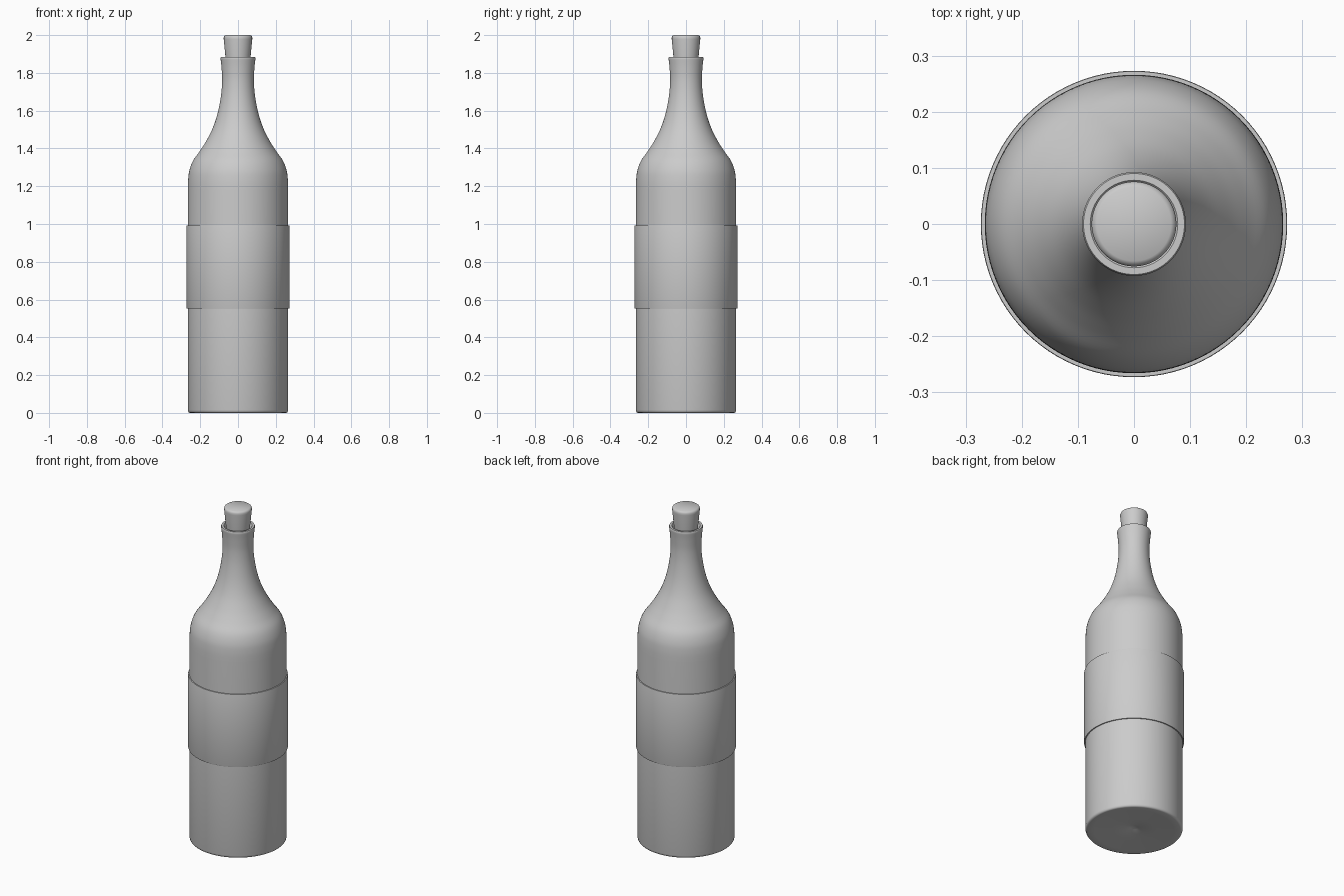
import bpy, bmesh, math

if "Cube" in bpy.data.objects:
    bpy.data.objects.remove(bpy.data.objects["Cube"])

SEGMENTS = 96


def lathe(name, profile, closed=False, angle=40):
    """Spin an (r, z) profile around the z axis."""
    bm = bmesh.new()
    verts = [bm.verts.new((r, 0, z)) for r, z in profile]
    edges = [bm.edges.new(pair) for pair in zip(verts, verts[1:])]
    if closed:
        edges.append(bm.edges.new((verts[-1], verts[0])))
    bmesh.ops.spin(bm, geom=verts + edges, axis=(0, 0, 1), cent=(0, 0, 0),
                   angle=2 * math.pi, steps=SEGMENTS)
    bmesh.ops.remove_doubles(bm, verts=bm.verts, dist=1e-5)
    bmesh.ops.recalc_face_normals(bm, faces=bm.faces)
    mesh = bpy.data.meshes.new(name)
    bm.to_mesh(mesh)
    bm.free()
    obj = bpy.data.objects.new(name, mesh)
    bpy.context.collection.objects.link(obj)
    bpy.ops.object.select_all(action='DESELECT')
    obj.select_set(True)
    bpy.context.view_layer.objects.active = obj
    bpy.ops.object.shade_smooth_by_angle(angle=math.radians(angle))
    return obj


def smooth_curve(points, steps=5):
    """Catmull-Rom interpolation through a few profile points."""
    pts = [points[0]] + points + [points[-1]]
    out = []
    for p0, p1, p2, p3 in zip(pts, pts[1:], pts[2:], pts[3:]):
        for i in range(steps):
            t = i / steps
            out.append(tuple(
                0.5 * (2 * b + (c - a) * t + (2 * a - 5 * b + 4 * c - d) * t * t
                       + (3 * b - a - 3 * c + d) * t ** 3)
                for a, b, c, d in zip(p0, p1, p2, p3)))
    return out + [points[-1]]


# Bottle: shallow punt, straight body, shoulder, flared neck, open mouth
base = [(0, 0.022), (0.02, 0.018), (0.05, 0.01), (0.12, 0.006), (0.22, 0.002),
        (0.253, 0), (0.26, 0.002), (0.264, 0.007), (0.266, 0.015), (0.266, 0.6)]
shoulder = smooth_curve([
    (0.266, 1.18), (0.264, 1.235), (0.257, 1.285), (0.238, 1.335), (0.203, 1.385),
    (0.168, 1.44), (0.133, 1.51), (0.107, 1.59), (0.09, 1.68), (0.084, 1.76),
    (0.087, 1.825), (0.092, 1.872)])
mouth = [(0.0925, 1.88), (0.09, 1.885), (0.078, 1.885), (0.074, 1.881),
         (0.067, 1.85), (0.06, 1.74)]
lathe("bottle", base + shoulder + mouth)

# Label: thin band wrapped around the body
lathe("label", [(0.264, 0.553), (0.272, 0.553), (0.273, 0.556), (0.273, 0.987),
                (0.272, 0.991), (0.264, 0.991)], closed=True)

# Cork: tapered stopper with a rounded top rim
lathe("cork", [(0, 1.74), (0.055, 1.74), (0.066, 1.88), (0.0755, 1.978),
               (0.0755, 1.988), (0.073, 1.995), (0.066, 2.0), (0, 2.0)])
